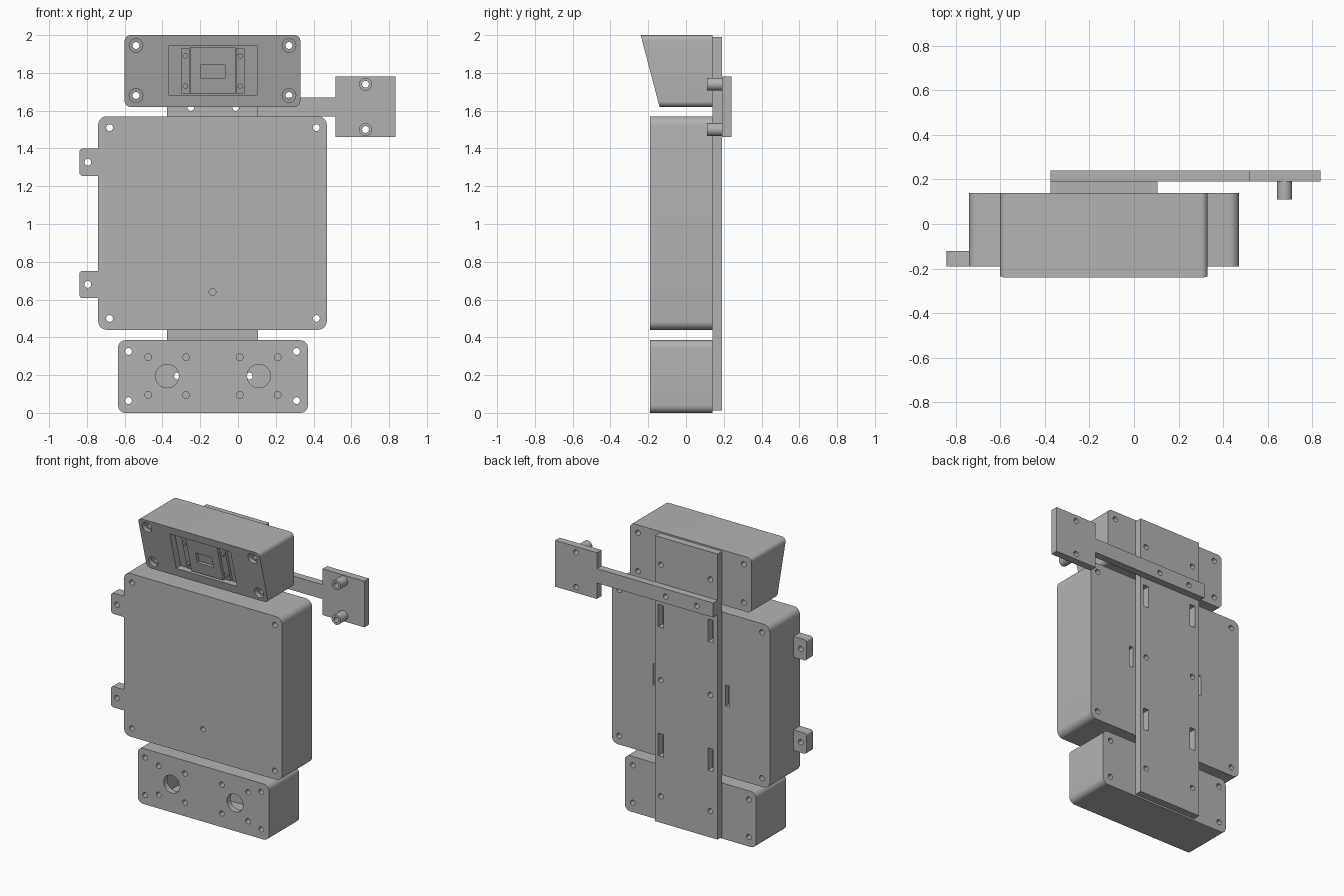
import bpy, bmesh, math

cube = bpy.data.objects.get("Cube")
if cube:
    bpy.data.objects.remove(cube, do_unlink=True)

grey = bpy.data.materials.new("plain grey")
grey.use_nodes = True
GREY = (0.45, 0.45, 0.45, 1)
grey.diffuse_color = GREY
grey.node_tree.nodes["Principled BSDF"].inputs["Base Color"].default_value = GREY


# Outlines in the x-z plane
def rect(x0, x1, z0, z1, r=0.0, left_only=False):
    corners = [(x1, z1, -1, -1, 0), (x0, z1, 1, -1, 90),
               (x0, z0, 1, 1, 180), (x1, z0, -1, 1, 270)]
    pts = []
    for x, z, sx, sz, start in corners:
        if r == 0 or (left_only and sx < 0):
            pts.append((x, z))
            continue
        for i in range(9):
            a = math.radians(start + i * 90 / 8)
            pts.append((x + sx * r + r * math.cos(a), z + sz * r + r * math.sin(a)))
    return pts


def circle(x, z, r, n=28):
    return [(x + r * math.cos(math.tau * i / n), z + r * math.sin(math.tau * i / n))
            for i in range(n)]


# Outline extruded along y; either end may follow a slope in z
def prism(outline, y0, y1):
    return outline, y0, y1


def at(y, z):
    return y(z) if callable(y) else y


def make_mesh(name, prisms):
    bm = bmesh.new()
    for outline, y0, y1 in prisms:
        a = [bm.verts.new((x, at(y0, z), z)) for x, z in outline]
        b = [bm.verts.new((x, at(y1, z), z)) for x, z in outline]
        bm.faces.new(a)
        bm.faces.new(b[::-1])
        for i in range(len(a)):
            j = (i + 1) % len(a)
            bm.faces.new((a[j], a[i], b[i], b[j]))
    bmesh.ops.recalc_face_normals(bm, faces=bm.faces[:])
    mesh = bpy.data.meshes.new(name)
    bm.to_mesh(mesh)
    bm.free()
    obj = bpy.data.objects.new(name, mesh)
    bpy.context.collection.objects.link(obj)
    return obj


def part(name, body, cuts=()):
    obj = make_mesh(name, [body])
    obj.data.materials.append(grey)
    if cuts:
        cutter = make_mesh(name + "_cutter", cuts)
        cutter.hide_render = True
        mod = obj.modifiers.new("cut", 'BOOLEAN')
        mod.operation = 'DIFFERENCE'
        mod.solver = 'EXACT'
        mod.use_self = True
        mod.object = cutter
        graph = bpy.context.evaluated_depsgraph_get()
        mesh = bpy.data.meshes.new_from_object(obj.evaluated_get(graph))
        obj.modifiers.clear()
        obj.data = mesh
        bpy.data.objects.remove(cutter, do_unlink=True)
    bpy.ops.object.select_all(action='DESELECT')
    obj.select_set(True)
    bpy.context.view_layer.objects.active = obj
    bpy.ops.object.shade_smooth_by_angle(angle=math.radians(30))
    return obj


def holes(xs, zs, r, y0, y1):
    return [prism(circle(x, z, r), y0, y1) for x in xs for z in zs]


FRONT, BACK, PLATE, REAR = -0.19, 0.14, 0.19, 0.24
R = 0.018           # screw hole radius
RAILS = (-0.32, 0.06)   # columns of holes in the back plate

# Main box: hollow, with corner screw holes, an indicator hole and two back slots
cuts = holes((-0.68, 0.415), (0.50, 1.51), R, -0.3, 0.3)
cuts += holes((-0.135,), (0.64,), R, -0.3, 0)
cuts.append(prism(rect(-0.62, 0.355, 0.48, 1.53), -0.15, 0.10))
for x in (-0.415, 0.14):
    cuts.append(prism(rect(x - 0.015, x + 0.015, 0.925, 1.07), 0.05, 0.3))
part("main_box", prism(rect(-0.74, 0.47, 0.44, 1.57, 0.045), FRONT, BACK), cuts)

# Side tabs
for name, z in (("lower_tab", 0.68), ("upper_tab", 1.327)):
    part(name, prism(rect(-0.84, -0.735, z - 0.072, z + 0.072, 0.018, True), FRONT, -0.12),
         holes((-0.795,), (z,), R, -0.3, 0))

# Bottom box: hollow, with two round openings each ringed by four small holes
cuts = holes((-0.58, 0.31), (0.065, 0.325), R, -0.3, 0.3)
cuts += holes((-0.475, -0.275, 0.01, 0.21), (0.095, 0.295), R, -0.3, 0)
cuts += holes((-0.375, 0.11), (0.195,), 0.062, -0.3, 0)
cuts += holes(RAILS, (0.195,), R, 0, 0.3)
cuts.append(prism(rect(-0.53, 0.26, 0.035, 0.35), -0.15, 0.10))
part("bottom_box", prism(rect(-0.635, 0.37, 0, 0.385, 0.04), FRONT, BACK), cuts)


# Head box: front leans forward toward the top
def lean(depth):
    return lambda z: -0.14 - 0.10 * (z - 1.62) / 0.38 + depth


cuts = holes((-0.54, 0.27), (1.68, 1.945), R, -0.4, 0.3)
cuts += holes((-0.54, 0.27), (1.68, 1.945), 0.036, lean(-0.1), lean(0.03))
cuts.append(prism(rect(-0.365, 0.10, 1.68, 1.945), lean(-0.1), lean(0.05)))
part("head_box", prism(rect(-0.60, 0.33, 1.62, 2.0, 0.03), lean(0), BACK), cuts)

# Sensor mount in the head recess
part("sensor_panel", prism(rect(-0.255, -0.012, 1.688, 1.938), lean(0.012), lean(0.06)),
     [prism(rect(-0.195, -0.07, 1.77, 1.845), lean(-0.1), lean(0.035))])
for side, x in (("right", -0.279), ("left", 0.012)):
    part(side + "_sensor_rail", prism(rect(x - 0.022, x + 0.022, 1.69, 1.93),
                                      lean(0.03), lean(0.06)))
    for level, z in (("lower", 1.73), ("upper", 1.89)):
        part(f"{side}_{level}_sensor_screw",
             prism(circle(x, z, 0.014, 16), lean(0.015), lean(0.04)))

# Back plate with screw holes and strap slots
cuts = holes(RAILS, (0.195, 1.0, 1.80), R, 0, 0.3)
cuts += holes((-0.25, -0.012), (1.617,), R, 0, 0.3)
for x in RAILS:
    for z in (0.55, 1.443):
        cuts.append(prism(rect(x - 0.02, x + 0.02, z - 0.077, z + 0.077), 0, 0.3))
part("back_plate", prism(rect(-0.375, 0.105, 0.012, 1.99), BACK, PLATE), cuts)

# Side arm ending in a square flag
arm = [(-0.375, 1.57), (0.515, 1.57), (0.515, 1.46), (0.835, 1.46),
       (0.835, 1.78), (0.515, 1.78), (0.515, 1.67), (-0.375, 1.67)]
part("side_arm", prism(arm, PLATE, REAR),
     holes((-0.25, -0.012), (1.617,), R, 0, 0.4) + holes((0.675,), (1.5, 1.74), R, 0, 0.4))

# Hollow standoffs on the flag
for name, z in (("lower_standoff", 1.5), ("upper_standoff", 1.74)):
    part(name, prism(circle(0.675, z, 0.034), 0.11, PLATE),
         holes((0.675,), (z,), R, 0, 0.3))
